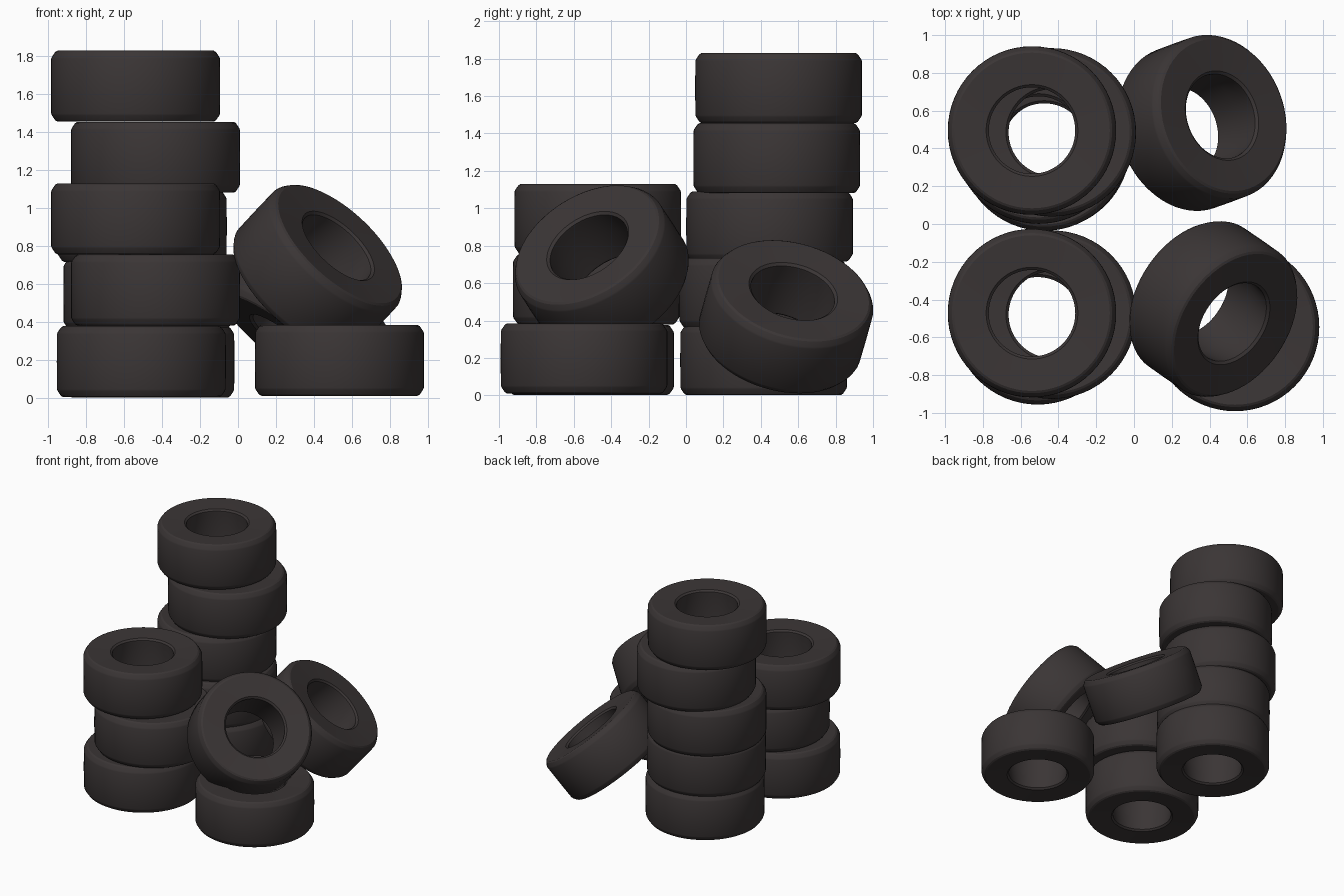
import bpy, bmesh, math
from mathutils import Vector

if "Cube" in bpy.data.objects:
    bpy.data.objects.remove(bpy.data.objects["Cube"])

rubber = bpy.data.materials.new("dark_rubber")
rubber.diffuse_color = (0.043, 0.036, 0.036, 1)
rubber.use_nodes = True
rubber.node_tree.nodes["Principled BSDF"].inputs["Base Color"].default_value = rubber.diffuse_color

# Upper half of the tyre cross-section: (radius, height above mid plane)
half = [(0.25, 0.0), (0.229, 0.15), (0.229, 0.163), (0.243, 0.176),
        (0.33, 0.182), (0.412, 0.187), (0.424, 0.18),
        (0.441, 0.155), (0.445, 0.145), (0.446, 0.0)]
# Closed section, mirrored below the mid plane
profile = half + [(r, -z) for r, z in half[-2:0:-1]]
SIDES = 64


def tyre(name, centre, axis=(0, 0, 1)):
    """Lathe the cross-section into a tyre and lay it along the axis."""
    bm = bmesh.new()
    rings = []
    for i in range(SIDES):
        a = 2 * math.pi * i / SIDES
        rings.append([bm.verts.new((r * math.cos(a), r * math.sin(a), z))
                      for r, z in profile])
    n = len(profile)
    for i in range(SIDES):
        p, q = rings[i], rings[(i + 1) % SIDES]
        for j in range(n):
            k = (j + 1) % n
            bm.faces.new((p[j], q[j], q[k], p[k]))
    bmesh.ops.recalc_face_normals(bm, faces=bm.faces)
    mesh = bpy.data.meshes.new(name)
    bm.to_mesh(mesh)
    bm.free()
    mesh.materials.append(rubber)
    ob = bpy.data.objects.new(name, mesh)
    bpy.context.collection.objects.link(ob)
    ob.location = centre
    ob.rotation_euler = Vector(axis).to_track_quat('Z', 'Y').to_euler()
    bpy.ops.object.select_all(action='DESELECT')
    ob.select_set(True)
    bpy.context.view_layer.objects.active = ob
    bpy.ops.object.shade_smooth_by_angle(angle=math.radians(25))


# Tall rear stack, five tyres
for i, c in enumerate([(-0.465, 0.415, 0.188), (-0.475, 0.41, 0.547),
                       (-0.505, 0.447, 0.903), (-0.435, 0.485, 1.268),
                       (-0.54, 0.495, 1.643)]):
    tyre(f"rear_stack_tyre_{i + 1}", c)

# Short front stack, three tyres
for i, c in enumerate([(-0.51, -0.51, 0.19), (-0.435, -0.48, 0.567),
                       (-0.54, -0.472, 0.943)]):
    tyre(f"front_stack_tyre_{i + 1}", c)

# Loose tyres on the right: one flat, one tipped onto it, one leaning on the stack
tyre("flat_tyre", (0.535, -0.545, 0.197))
tyre("tipped_tyre", (0.42, -0.45, 0.685), (0.62, -0.43, 0.66))
tyre("leaning_tyre", (0.36, 0.535, 0.42), (0.60, 0.22, 0.77))
